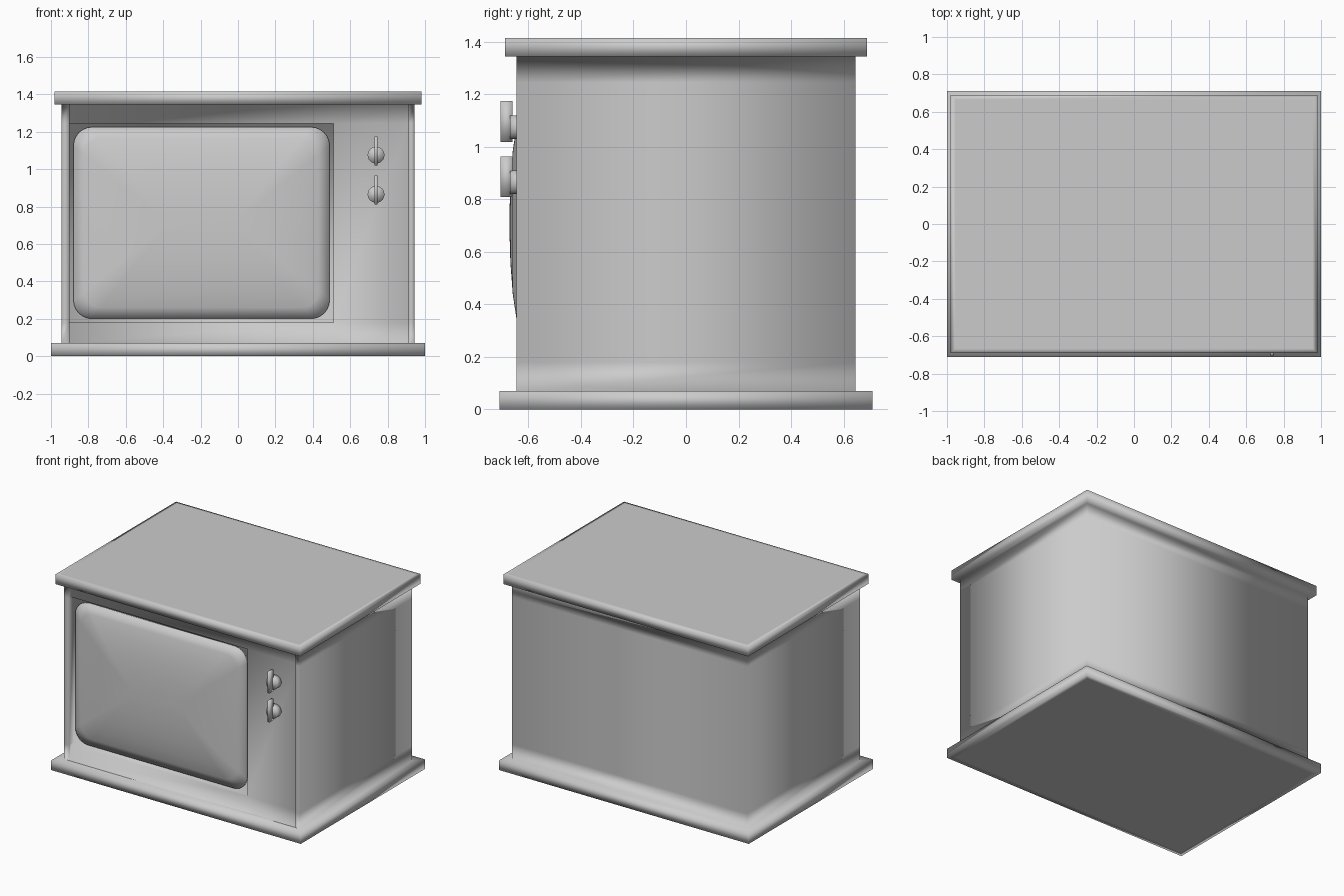
import bpy, bmesh, math
from mathutils import Matrix, Vector

if "Cube" in bpy.data.objects:
    bpy.data.objects.remove(bpy.data.objects["Cube"], do_unlink=True)

grey = bpy.data.materials.new("plain_grey")
grey.use_nodes = True
colour = (0.6, 0.6, 0.6, 1)
grey.diffuse_color = colour
for node in grey.node_tree.nodes:
    if node.type == "BSDF_PRINCIPLED":
        node.inputs["Base Color"].default_value = colour


def finish(name, bm):
    """Weld, orient and smooth a bmesh, then add it to the scene."""
    bmesh.ops.remove_doubles(bm, verts=bm.verts, dist=0.0005)
    bmesh.ops.recalc_face_normals(bm, faces=bm.faces)
    mesh = bpy.data.meshes.new(name)
    for face in bm.faces:
        face.smooth = True
    bm.to_mesh(mesh)
    bm.free()
    mesh.materials.append(grey)
    obj = bpy.data.objects.new(name, mesh)
    bpy.context.collection.objects.link(obj)
    return obj


def add_face(bm, points):
    return bm.faces.new([bm.verts.new(p) for p in points])


def rectangle(half_x, half_y, z):
    return [Vector((sx * half_x, sy * half_y, z))
            for sx, sy in ((-1, -1), (1, -1), (1, 1), (-1, 1))]


# Cabinet: base slab, body and lid as one stepped stack of rectangles
FRONT, PANEL, FLOOR = -0.645, -0.62, -0.59
BODY_X = 0.944
heights = [0.07, 0.18, 1.245, 1.345]
stack = [rectangle(0.96, 0.67, 0), rectangle(1, 0.71, 0), rectangle(1, 0.71, heights[0])]
stack += [rectangle(BODY_X, -FRONT, z) for z in heights]
stack += [rectangle(0.98, 0.69, heights[-1]), rectangle(0.98, 0.69, 1.415),
          rectangle(0.955, 0.665, 1.415)]

bm = bmesh.new()
for low, high in zip(stack, stack[1:]):
    is_body = low[0].x == high[0].x == stack[3][0].x
    for i in range(4):
        if is_body and i == 0:
            continue  # the front is built separately below
        j = (i + 1) % 4
        add_face(bm, (low[i], low[j], high[j], high[i]))
add_face(bm, stack[0])
add_face(bm, stack[-1])

# Front: side strips, sunken panel and deeper screen opening
columns = [-BODY_X, -0.9, 0.51, 0.912, BODY_X]


def depth(col, row):
    if row < 0 or row > 2 or col in (0, 3):
        return FRONT
    return FLOOR if (col, row) == (1, 1) else PANEL


for c in range(4):
    x0, x1 = columns[c:c + 2]
    for r in range(3):
        z0, z1 = heights[r:r + 2]
        y = depth(c, r)
        add_face(bm, ((x0, y, z0), (x1, y, z0), (x1, y, z1), (x0, y, z1)))
        if c < 3 and depth(c + 1, r) != y:
            y2 = depth(c + 1, r)
            add_face(bm, ((x1, y, z0), (x1, y2, z0), (x1, y2, z1), (x1, y, z1)))
    for r in range(4):
        ya, yb = depth(c, r - 1), depth(c, r)
        z = heights[r]
        if ya != yb:
            add_face(bm, ((x0, ya, z), (x1, ya, z), (x1, yb, z), (x0, yb, z)))
finish("cabinet", bm)

# Screen: bulging rounded rectangle made of nested rings
centre_x, centre_z, half_w, half_h = -0.195, 0.7125, 0.685, 0.5125
CORNER_STEPS = 6


def screen_ring(inset, y, radius):
    points = []
    for quarter, (sx, sz) in enumerate(((1, 1), (-1, 1), (-1, -1), (1, -1))):
        for step in range(CORNER_STEPS + 1):
            angle = math.pi / 2 * (quarter + step / CORNER_STEPS)
            x = centre_x + sx * (half_w - inset - radius) + radius * math.cos(angle)
            z = centre_z + sz * (half_h - inset - radius) + radius * math.sin(angle)
            points.append((x, y, z))
    return points


rings = [(0, FLOOR, 0.1), (0, -0.605, 0.1), (0.06, -0.626, 0.09), (0.14, -0.645, 0.07),
         (0.24, -0.66, 0.05), (0.36, -0.669, 0.03), (0.46, -0.672, 0.02)]
bm = bmesh.new()
loops = [screen_ring(*ring) for ring in rings]
for outer, inner in zip(loops, loops[1:]):
    for i in range(len(outer)):
        j = (i + 1) % len(outer)
        add_face(bm, (outer[i], outer[j], inner[j], inner[i]))
add_face(bm, loops[-1])
# The open back sits on the opening floor, so close it for clean normals
add_face(bm, loops[0][::-1])
finish("screen", bm)

# Knobs: round stem with an upright grip bar
for label, z in (("upper", 1.075), ("lower", 0.865)):
    bm = bmesh.new()
    stem = Matrix.Translation((0.738, -0.64, z)) @ Matrix.Rotation(math.pi / 2, 4, "X")
    bmesh.ops.create_cone(bm, cap_ends=True, segments=24, radius1=0.045,
                          radius2=0.045, depth=0.06, matrix=stem)
    finish(label + "_knob_stem", bm)
    bm = bmesh.new()
    grip = Matrix.Translation((0.738, -0.683, z + 0.022)) @ Matrix.Diagonal((0.016, 0.046, 0.155, 1))
    bmesh.ops.create_cube(bm, size=1, matrix=grip)
    finish(label + "_knob_grip", bm)
